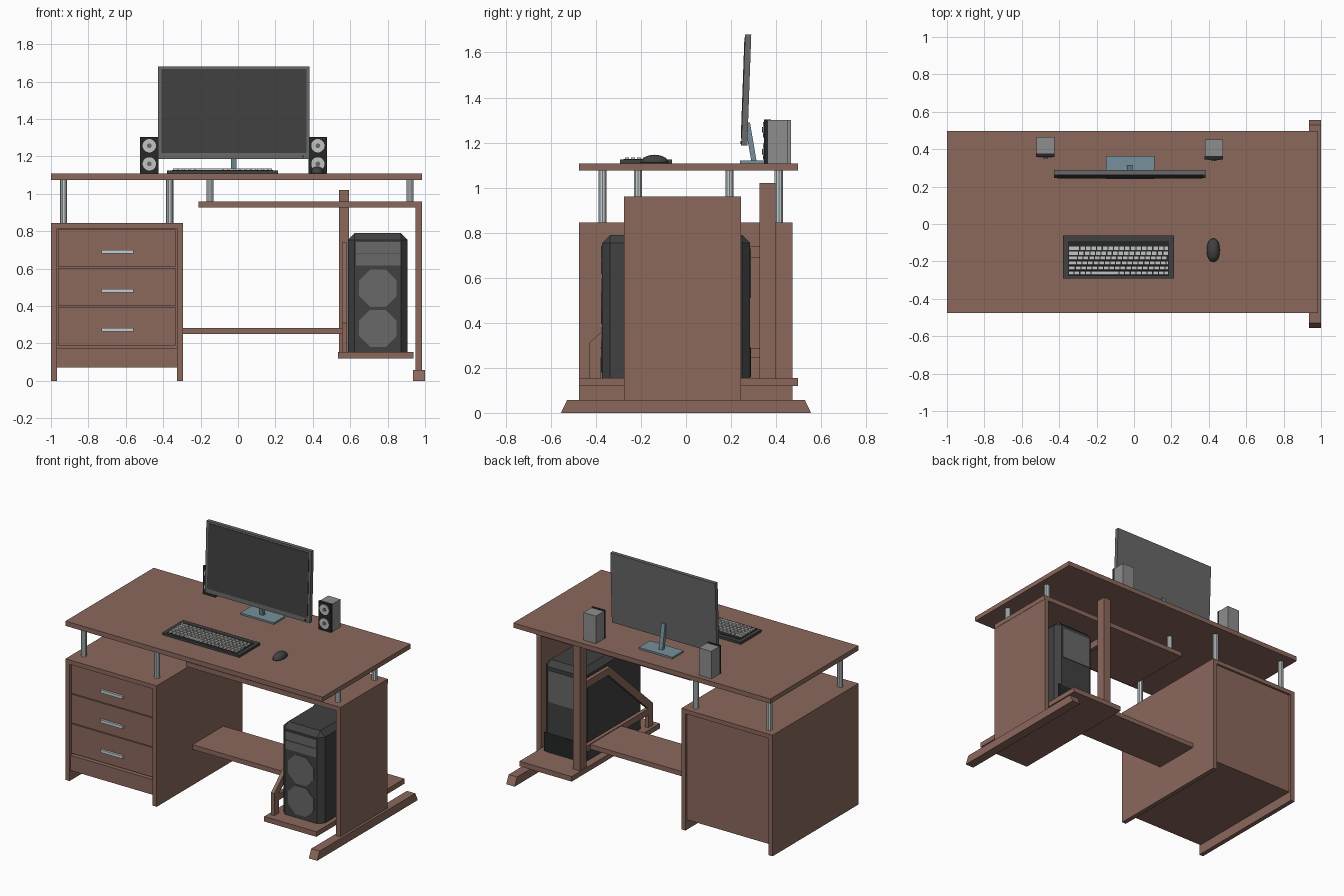
import bpy, bmesh, math
from mathutils import Matrix, Vector

if "Cube" in bpy.data.objects:
    bpy.data.objects.remove(bpy.data.objects["Cube"])


def material(name, r, g, b):
    m = bpy.data.materials.new(name)
    m.diffuse_color = (r, g, b, 1)
    m.use_nodes = True
    m.node_tree.nodes["Principled BSDF"].inputs["Base Color"].default_value = m.diffuse_color
    return m


WOOD = material("brown wood", .26, .14, .108)
STEEL = material("pale steel", .56, .62, .64)
BLUE = material("blue grey metal", .18, .28, .325)
DARK = material("charcoal", .052, .052, .054)
BLACK = material("black plastic", .018, .02, .021)
MID = material("mid grey", .14, .14, .14)
GREY = material("speaker grey", .27, .27, .27)
KEY = material("light key grey", .55, .55, .54)


def finish(name, bm, *mats, smooth=False):
    bmesh.ops.recalc_face_normals(bm, faces=bm.faces[:])
    me = bpy.data.meshes.new(name)
    bm.to_mesh(me)
    bm.free()
    for m in mats:
        me.materials.append(m)
    for p in me.polygons:
        p.use_smooth = smooth
    ob = bpy.data.objects.new(name, me)
    bpy.context.collection.objects.link(ob)
    return ob


def add_box(bm, x, y, z):
    c = Vector(((x[0] + x[1]) / 2, (y[0] + y[1]) / 2, (z[0] + z[1]) / 2))
    s = (x[1] - x[0], y[1] - y[0], z[1] - z[0], 1)
    return bmesh.ops.create_cube(bm, size=1, matrix=Matrix.Translation(c) @ Matrix.Diagonal(s))["verts"]


def box(name, x, y, z, mat, lean=0, pivot=0):
    bm = bmesh.new()
    for v in add_box(bm, x, y, z):
        v.co.y += (v.co.z - pivot) * lean
    return finish(name, bm, mat)


def prism(name, profile, x, mat):
    """Extrude a closed (y, z) profile along x."""
    bm = bmesh.new()
    f = bm.faces.new([bm.verts.new((x[0], y, z)) for y, z in profile])
    ext = bmesh.ops.extrude_face_region(bm, geom=[f])["geom"]
    bmesh.ops.translate(bm, vec=(x[1] - x[0], 0, 0),
                        verts=[g for g in ext if isinstance(g, bmesh.types.BMVert)])
    return finish(name, bm, mat)


def cylinder(name, c, r, depth, mat, sides, axis="z", r2=None):
    bm = bmesh.new()
    rot = Matrix.Rotation(math.pi / 2, 4, "X") if axis == "y" else Matrix()
    bmesh.ops.create_cone(bm, cap_ends=True, segments=sides, radius1=r, radius2=r2 or r, depth=depth,
                          matrix=Matrix.Translation(c) @ rot @ Matrix.Rotation(math.pi / sides, 4, "Z"))
    return finish(name, bm, mat)


# Desktop and lower shelf
box("desktop", (-1, .985), (-.475, .498), (1.075, 1.108), WOOD)
box("lower_shelf", (-.21, .985), (-.275, .245), (.927, .96), WOOD)

# Drawer cabinet
for side, x in (("left", -1), ("right", -.327)):
    box(f"cabinet_{side}_panel", (x, x + .032), (-.475, .473), (0, .815), WOOD)
box("cabinet_top", (-1, -.295), (-.475, .473), (.815, .845), WOOD)
box("cabinet_core", (-.968, -.327), (-.435, .458), (.07, .815), WOOD)
box("cabinet_plinth", (-.968, -.327), (-.465, -.435), (.07, .176), WOOD)
for i, (lo, hi) in enumerate(((.19, .395), (.401, .602), (.608, .81))):
    box(f"drawer_{i}", (-.962, -.333), (-.46, -.435), (lo, hi), WOOD)
    z = .273 + i * .2085
    box(f"drawer_handle_{i}", (-.73, -.56), (-.475, -.46), (z - .01, z + .01), STEEL)

# Metal risers under the desktop
for x in (-.932, -.365):
    for y in (-.37, .412):
        cylinder("cabinet_riser", (x, y, .96), .019, .23, STEEL, 10)
for x in (-.15, .92):
    for y in (-.213, .193):
        cylinder("shelf_riser", (x, y, 1.0175), .019, .115, STEEL, 10)

# Right leg panel on a tapered foot
box("leg_panel", (.95, .983), (-.275, .245), (.055, .927), WOOD)
prism("leg_foot", [(-.555, 0), (.555, 0), (.528, .057), (-.528, .057)], (.935, 1), WOOD)

# Computer tray, rear post, side frame and footrest
box("computer_tray", (.535, .938), (-.475, .497), (.12, .155), WOOD)
box("rear_post", (.54, .593), (.327, .397), (.155, 1.02), WOOD)
prism("side_frame_rail", [(.327, .74), (.04, .74), (-.43, .31), (-.43, .155), (-.38, .155),
                          (-.38, .288), (.06, .69), (.327, .69)], (.556, .582), WOOD)
box("side_frame_lower_bar", (.556, .582), (-.38, .327), (.245, .288), WOOD)
box("footrest", (-.295, .556), (-.08, .26), (.25, .283), WOOD)

# Computer tower with chamfered top and upright edges
bm = bmesh.new()
add_box(bm, (.588, .907), (-.373, .285), (.155, .79))
edges = [e for e in bm.edges if sum(v.co.z for v in e.verts) > .5]
bmesh.ops.bevel(bm, geom=edges, offset=.036, segments=1, affect="EDGES")
finish("computer_case", bm, DARK)
for i, z in enumerate((.617, .681)):
    box(f"drive_bay_{i}", (.63, .87), (-.377, -.372), (z, z + .06), MID)
for i, z in enumerate((.28, .495)):
    cylinder(f"front_fan_{i}", (.748, -.374, z), .108, .006, MID, 8, "y")
box("case_back_plate", (.63, .86), (.284, .289), (.51, .73), MID)
box("case_power_supply", (.60, .895), (.284, .288), (.16, .29), BLACK)

# Monitor, leaning back slightly
tilt = dict(lean=.036, pivot=1.187)
box("monitor_body", (-.428, .382), (.245, .272), (1.187, 1.68), MID, **tilt)
box("monitor_screen", (-.41, .366), (.242, .246), (1.218, 1.667), DARK, **tilt)
box("monitor_button", (.345, .353), (.242, .246), (1.194, 1.206), BLACK, **tilt)
box("monitor_base", (-.15, .11), (.24, .363), (1.108, 1.12), BLUE)
prism("monitor_neck", [(.29, 1.118), (.313, 1.118), (.284, 1.29), (.268, 1.29), (.268, 1.24)],
      (-.037, -.008), BLUE)

# Speakers
for side, x, y in (("left", -.474, .363), ("right", .427, .35)):
    box(f"{side}_speaker_body", (x - .048, x + .048), (y + .014, y + .103), (1.108, 1.30), GREY)
    box(f"{side}_speaker_front", (x - .049, x + .049), (y - .004, y + .014), (1.108, 1.303), BLACK)
    for z in (1.16, 1.257):
        cylinder(f"{side}_speaker_cone", (x, y - .006, z), .036, .005, KEY, 16, "y")
        cylinder(f"{side}_speaker_dome", (x, y - .01, z), .013, .005, MID, 10, "y")

# Keyboard with a main block and a number block of keys
box("keyboard_body", (-.38, .215), (-.292, -.062), (1.108, 1.124), DARK)
box("keyboard_bed", (-.353, .188), (-.277, -.09), (1.123, 1.126), BLACK)
bm = bmesh.new()
for row in range(6):
    y = -.262 + row * .0265
    x = -.35
    first = True
    while x < .18:
        w = .03 + (.006 * row if first else 0)
        if row == 0 and -.25 < x < -.1:
            w = .15
        w = min(w, .186 - x)
        if w > .012:
            vs = add_box(bm, (x + .003, x + w - .003), (y - .010, y + .010), (1.124, 1.134))
            for v in vs:
                if v.co.z > 1.13:
                    v.co.y = y + (v.co.y - y) * .85
        x += w
        first = False
finish("keyboard_keys", bm, KEY)

# Mouse: half ellipsoid
bm = bmesh.new()
bmesh.ops.create_uvsphere(bm, u_segments=20, v_segments=12, radius=1)
for v in bm.verts:
    x, y, z = v.co
    sx = math.copysign(abs(x) ** .8, x)
    v.co = (.424 + sx * .035, -.14 + y * .063, 1.109 + max(z, 0) * .037)
bmesh.ops.remove_doubles(bm, verts=bm.verts[:], dist=.0002)
finish("mouse", bm, DARK, smooth=True)
